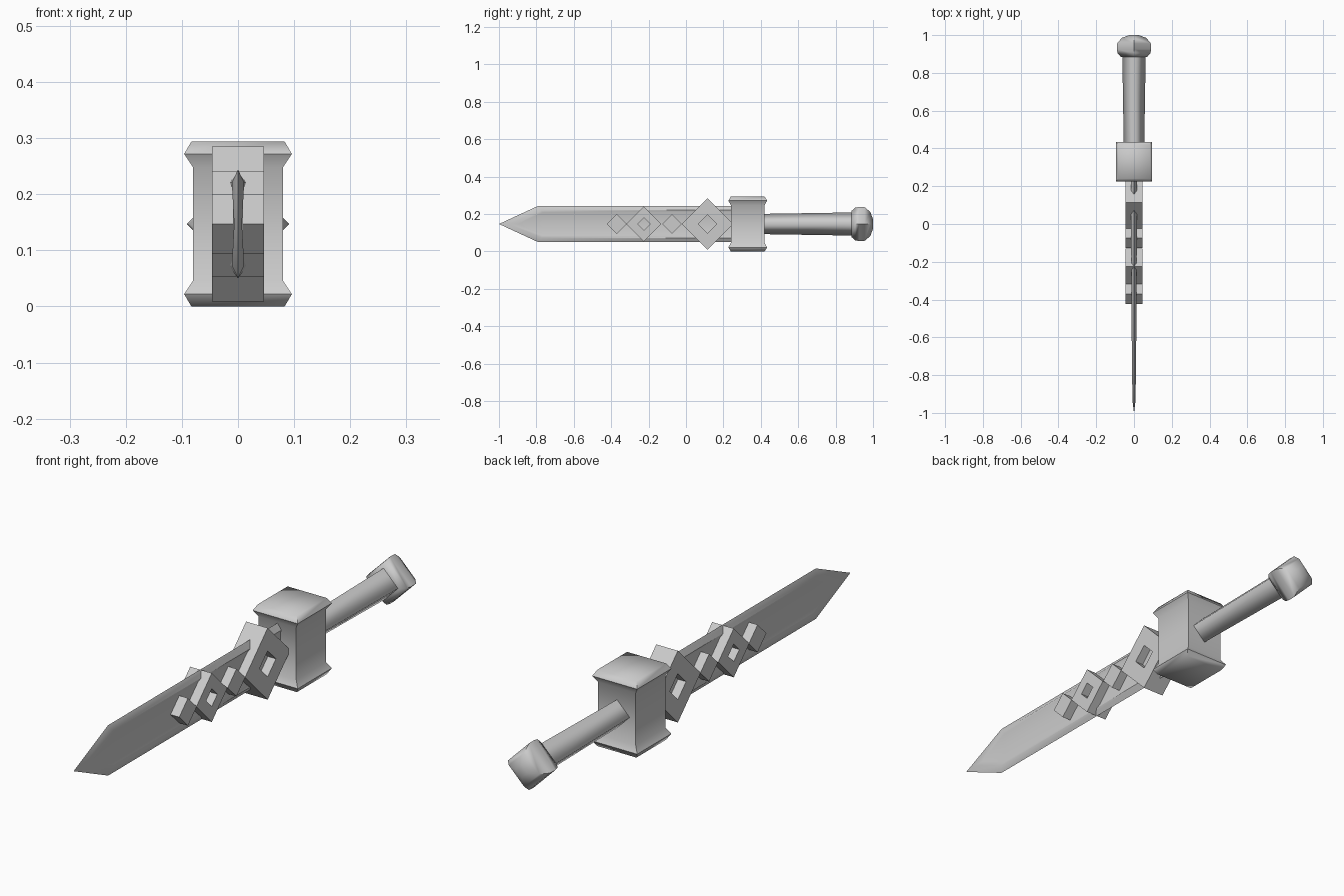
import bpy, bmesh, math

if "Cube" in bpy.data.objects:
    bpy.data.objects.remove(bpy.data.objects["Cube"])

CZ = 0.147  # height of the sword axis
steel = bpy.data.materials.new("grey_steel")
steel.diffuse_color = (0.6, 0.6, 0.6, 1)
steel.use_nodes = True
steel.node_tree.nodes["Principled BSDF"].inputs["Base Color"].default_value = steel.diffuse_color


def finish(name, bm, angle=None):
    bmesh.ops.remove_doubles(bm, verts=bm.verts, dist=1e-5)
    bmesh.ops.recalc_face_normals(bm, faces=bm.faces)
    me = bpy.data.meshes.new(name)
    bm.to_mesh(me)
    bm.free()
    me.materials.append(steel)
    ob = bpy.data.objects.new(name, me)
    bpy.context.collection.objects.link(ob)
    if angle:
        bpy.ops.object.select_all(action='DESELECT')
        ob.select_set(True)
        bpy.context.view_layer.objects.active = ob
        bpy.ops.object.shade_smooth_by_angle(angle=math.radians(angle))
    return ob


def loft(name, rings, angle, caps=True):
    """Skin a list of equal-length point rings."""
    bm = bmesh.new()
    vs = [[bm.verts.new(p) for p in r] for r in rings]
    n = len(rings[0])
    for a, b in zip(vs, vs[1:]):
        for i in range(n):
            j = (i + 1) % n
            bm.faces.new((a[i], a[j], b[j], b[i]))
    if caps:
        bm.faces.new(vs[0])
        bm.faces.new(vs[-1])
    return finish(name, bm, angle)


def diamond(y, r, x=None):
    """Square on its corner, across y, or across x when x is given."""
    if x is None:
        return [(r, y, CZ), (0, y, CZ + r), (-r, y, CZ), (0, y, CZ - r)]
    return [(x, y + r, CZ), (x, y, CZ + r), (x, y - r, CZ), (x, y, CZ - r)]


# Guard: square block with flared ends
guard = [(0, .083, .09), (.022, .096, .104), (.046, .080, .09)]
guard += [(2 * CZ - z, a, b) for z, a, b in reversed(guard)]
loft("guard", [[(a, .33 - b, z), (a, .33 + b, z), (-a, .33 + b, z), (-a, .33 - b, z)]
               for z, a, b in guard], 60)

# Grip and pommel: four-sided, standing on a corner
loft("grip", [diamond(.40, .054), diamond(.90, .062)], 100, caps=False)
loft("pommel", [diamond(y, r) for y, r in
                ((.885, .070), (.905, .087), (.925, .091), (.955, .090),
                 (.985, .065), (1.0, .025))], 75)

# Blade: outlines nested from cutting edge to raised rim to sunken flat
# each outline: half height, shoulder y, tip y, thickness at back, shoulder, tip
outlines = [(.097, -.79, -1.0, 0, 0, 0),
            (.074, -.775, -.945, .017, .011, .007),
            (.062, -.765, -.90, .012, .007, .004)]
bm = bmesh.new()
for s in (1, -1):
    loops = []
    for h, ys, yt, tb, tm, tt in outlines:
        loops.append([bm.verts.new(p) for p in (
            (s * tb, .25, CZ + h), (s * tm, ys, CZ + h), (s * tt, yt, CZ),
            (s * tm, ys, CZ - h), (s * tb, .25, CZ - h))])
    for a, b in zip(loops, loops[1:]):
        for i in range(4):
            bm.faces.new((a[i], a[i + 1], b[i + 1], b[i]))
    c = loops[-1]
    bm.faces.new((c[0], c[1], c[3], c[4]))
    bm.faces.new((c[1], c[2], c[3]))
finish("blade", bm, 35)

# Diamond ornaments through the blade: two with square windows, two solid
T = .046
for name, y, r, hole in (("large_diamond", .115, .138, .05),
                         ("medium_diamond", -.225, .094, .034)):
    loops = [diamond(y, hole, -T), diamond(y, r, -T), diamond(y, r, T),
             diamond(y, hole, T), diamond(y, hole, -T)]
    loft(name, loops, None, caps=False)
for name, y in (("rear_small_diamond", -.075), ("front_small_diamond", -.37)):
    loft(name, [diamond(y, .053, -T), diamond(y, .053, T)], None)
